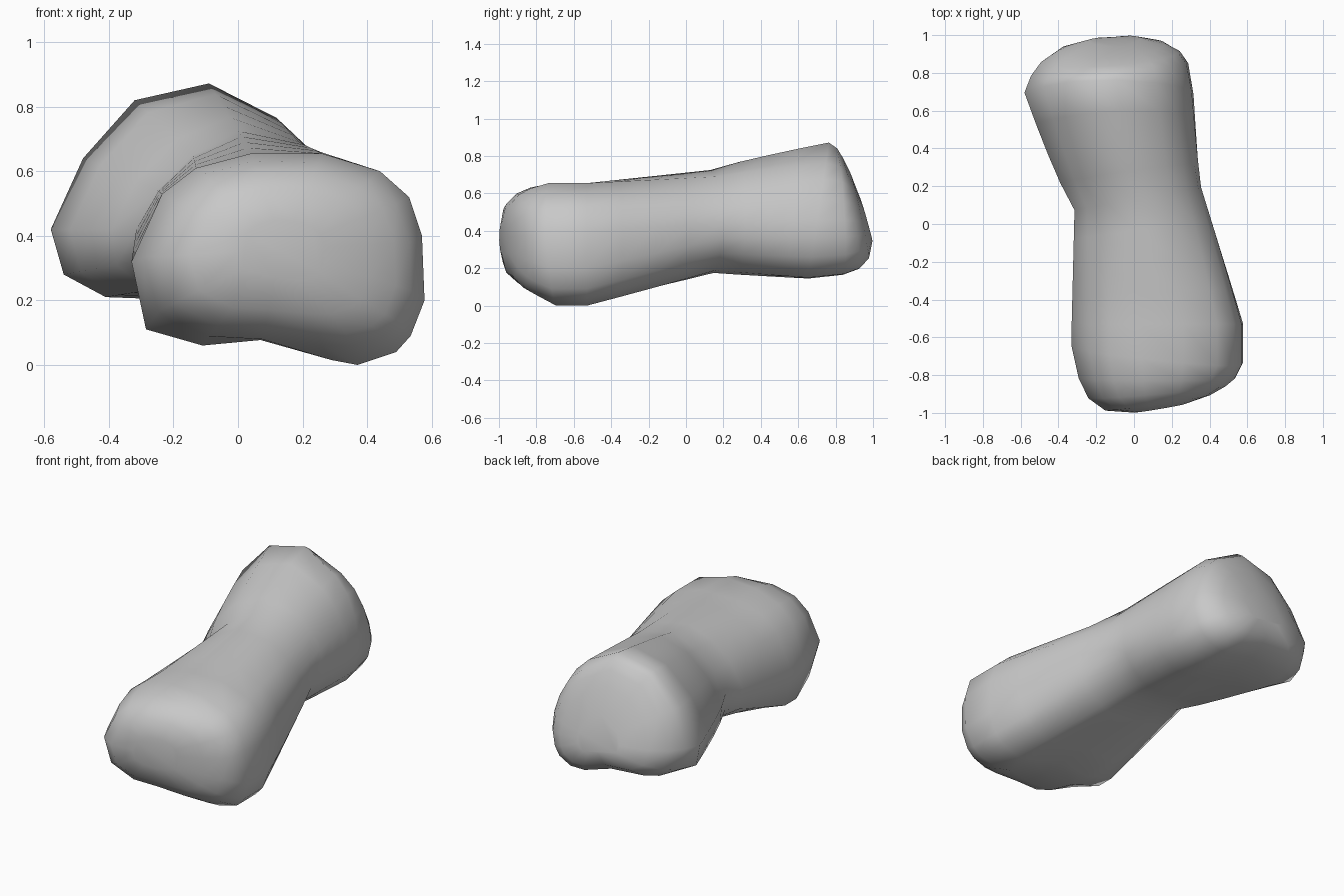
import bpy
import bmesh
from mathutils import Vector

cube = bpy.data.objects.get("Cube")
if cube:
    bpy.data.objects.remove(cube, do_unlink=True)

# Cross-sections (x, z), all counter-clockwise from the +x side
FRONT_RIM = [(.57, .22), (.565, .38), (.52, .51), (.43, .59), (.26, .65), (.04, .655),
             (-.13, .61), (-.235, .52), (-.33, .33), (-.28, .15), (-.11, .065), (.07, .055),
             (.27, .035), (.38, .035), (.48, .065), (.53, .11)]
FRONT = [(.578, .2), (.57, .4), (.53, .52), (.44, .6), (.26, .655), (.04, .655),
         (-.13, .61), (-.235, .53), (-.33, .32), (-.285, .11), (-.11, .06), (.07, .077),
         (.29, .015), (.37, 0), (.49, .04), (.535, .09)]
WAIST = [(.35, .36), (.355, .44), (.34, .52), (.28, .6), (.19, .69), (0, .725),
         (-.14, .65), (-.25, .54), (-.315, .42), (-.31, .32), (-.22, .24), (-.08, .2),
         (.1, .175), (.18, .19), (.25, .23), (.31, .28)]
BACK = [(.315, .36), (.305, .46), (.27, .57), (.21, .68), (.12, .765), (-.09, .872),
        (-.32, .82), (-.48, .64), (-.58, .42), (-.54, .28), (-.41, .21), (-.15, .2),
        (.05, .145), (.16, .15), (.25, .2), (.29, .26)]
FRONT_CENTRE = (.14, .36)
WAIST_CENTRE = (0, .45)
BACK_CENTRE = (-.09, .43)


def blend(a, b, t):
    """Mix two cross-sections point by point."""
    return [Vector(p).lerp(Vector(q), t) for p, q in zip(a, b)]


def make_ring(section, centre, y, scale, tilt):
    """Scale a section about its centre and tilt it in x and z."""
    ring = []
    for point in section:
        offset = (Vector(point) - Vector(centre)) * scale
        x, z = Vector(centre) + offset
        ring.append(Vector((x, y + offset.dot(Vector(tilt)), z)))
    return ring


rings = []

# Rounded front knob, closing toward -y
for y, scale, tilt in [(-.975, .3, .17), (-.945, .62, .15), (-.89, .81, .09), (-.82, .92, 0)]:
    rings.append(make_ring(FRONT_RIM, FRONT_CENTRE, y, scale, (tilt, -.04)))
rings.append(make_ring(FRONT, FRONT_CENTRE, -.7, 1, (-.1, -.08)))

# Shaft, narrowing to a skewed waist and swelling again
for t in (0, .25, .5, .75):
    rings.append(make_ring(blend(FRONT, WAIST, t), WAIST_CENTRE, -.53 + .66 * t, 1, (.18 * t, 0)))
for t in (0, .25, .5, .75, 1):
    rings.append(make_ring(blend(WAIST, BACK, t ** .9), WAIST_CENTRE, .13 + .57 * t, 1,
                           (.18 * (1 - t), .15 * t)))

# Slanted back knob, closing toward +y
for y, scale, tilt, slant in [(.82, .93, .08, -.03), (.885, .82, .07, -.13),
                              (.935, .63, .05, -.2), (.972, .3, .03, -.27)]:
    rings.append(make_ring(BACK, BACK_CENTRE, y, scale, (tilt, slant)))

# Skin the rings and cap both ends
bm = bmesh.new()
loops = [[bm.verts.new(p) for p in ring] for ring in rings]
count = len(FRONT)
for a, b in zip(loops, loops[1:]):
    for i in range(count):
        j = (i + 1) % count
        bm.faces.new((a[i], a[j], b[j], b[i]))
bm.faces.new(loops[0])
bm.faces.new(loops[-1])
bmesh.ops.recalc_face_normals(bm, faces=bm.faces)
for face in bm.faces:
    face.smooth = True

mesh = bpy.data.meshes.new("bone_body")
bm.to_mesh(mesh)
bm.free()
body = bpy.data.objects.new("bone_body", mesh)
bpy.context.collection.objects.link(body)

# Plain grey surface
grey = bpy.data.materials.new("plain_grey")
grey.use_nodes = True
colour = (.58, .58, .58, 1)
grey.diffuse_color = colour
grey.node_tree.nodes["Principled BSDF"].inputs["Base Color"].default_value = colour
mesh.materials.append(grey)
